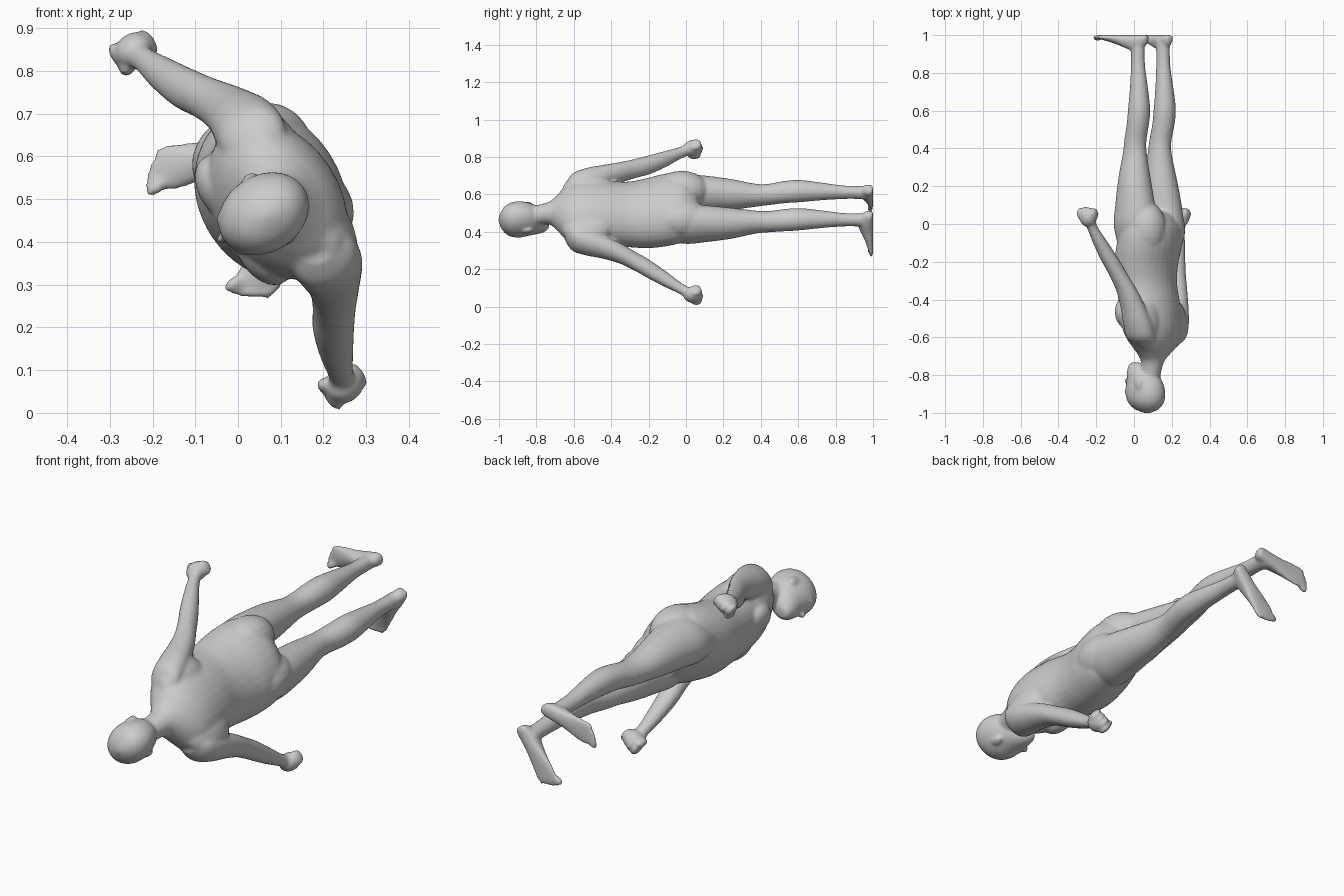
import bpy, bmesh
from math import sin, cos, pi, radians

bm = bmesh.new()
A = radians(33)          # roll of the lying figure about its long axis
YAW = radians(20)        # outward turn of the feet


def world(s, t, y):
    """Figure space (s = its right, t = its front, y = towards feet) to world."""
    return (0.08 - s * sin(A) - t * cos(A), y,
            0.522 + 0.03 * y - 0.02 * y * y + s * cos(A) - t * sin(A))


def spline(rows, n=5):
    """Catmull-Rom interpolation of section rows."""
    out = []
    for i in range(len(rows) - 1):
        p = [rows[max(i - 1, 0)], rows[i], rows[i + 1], rows[min(i + 2, len(rows) - 1)]]
        for k in range(n):
            u = k / n
            out.append([0.5 * (2 * b + (c - a) * u + (2 * a - 5 * b + 4 * c - d) * u * u
                               + (3 * b - a - 3 * c + d) * u ** 3) for a, b, c, d in zip(*p)])
    return out + [list(rows[-1])]


def skin(rings):
    vs = [[bm.verts.new(world(*p)) for p in r] for r in rings]
    n = len(vs[0])
    for a, b in zip(vs, vs[1:]):
        for i in range(n):
            bm.faces.new((a[i], a[(i + 1) % n], b[(i + 1) % n], b[i]))
    bm.faces.new(vs[0])
    bm.faces.new(vs[-1][::-1])


def loft(rows, side=1, ds=0, dt=0, n=32):
    """Rows: centre s, centre t, y, half width, half depth."""
    skin([[(side * (s + a * cos(2 * pi * i / n)) + ds, t + b * sin(2 * pi * i / n) + dt, y)
           for i in range(n)] for s, t, y, a, b in spline(rows)])


def blob(c, r, side=1, ds=0, dt=0):
    res = bmesh.ops.create_uvsphere(bm, u_segments=20, v_segments=12, radius=1)
    for v in res["verts"]:
        v.co = world(side * (c[0] + v.co.x * r[0]) + ds, c[1] + v.co.y * r[1] + dt,
                     c[2] + v.co.z * r[2])


# torso, neck
loft([(0, 0, .07, .07, .06), (0, -.008, .05, .15, .105), (0, -.014, -.02, .2, .142),
      (-.002, .0, -.11, .209, .156), (-.005, .02, -.21, .2, .154),
      (-.008, .02, -.31, .186, .148), (-.01, .003, -.43, .19, .15),
      (-.01, -.01, -.53, .20, .144), (-.01, -.022, -.60, .19, .124),
      (-.008, -.028, -.65, .15, .1), (-.005, -.026, -.69, .1, .078),
      (0, -.02, -.735, .06, .06), (0, 0, -.82, .052, .058)])

# head, jaw, brow and nose
HT = .012
loft([(0, .075, -.733, .02, .022), (0, .06, -.75, .043, .052), (0, .038, -.785, .064, .08),
      (0, .018, -.83, .079, .1), (0, .012, -.89, .09, .112), (0, .008, -.94, .084, .102),
      (0, .004, -.975, .06, .075), (0, 0, -.995, .028, .035), (0, 0, -1.002, .008, .01)], dt=HT)
blob((0, .122, -.83), (.015, .02, .018), dt=HT)
blob((0, .113, -.85), (.01, .018, .035), dt=HT)
blob((0, .108, -.787), (.026, .012, .013), dt=HT)
blob((0, .103, -.885), (.06, .017, .014), dt=HT)

for side in (1, -1):
    # ear
    blob((.086, -.002, -.85), (.01, .02, .032), side, dt=HT)
    # chest, upper back, buttock
    blob((.085, .085, -.465), (.09, .058, .09), side, -.008)
    blob((.105, -.055, -.525), (.125, .075, .14), side, -.008)
    blob((.09, -.04, -.03), (.108, .11, .15), side)

    # leg
    lt = .016 * side
    loft([(.1, .008, -.1, .08, .1), (.104, .004, .0, .099, .12), (.105, .004, .1, .094, .11),
          (.102, .01, .24, .081, .088), (.096, .012, .37, .06, .066), (.097, .008, .44, .056, .06),
          (.1, -.01, .53, .06, .059), (.1, -.018, .61, .06, .058), (.099, -.016, .72, .048, .048),
          (.098, -.01, .83, .036, .039), (.098, -.008, .91, .034, .037),
          (.098, -.004, .97, .034, .042)], side, dt=lt)
    blob((.097, .04, .42), (.036, .026, .05), side, dt=lt)

    # foot: rows of distance from heel, half width, height
    rings = []
    for d, w, h in spline([(-.012, .015, .035), (.004, .03, .06), (.05, .036, .085),
                           (.1, .038, .075), (.16, .046, .05), (.215, .053, .032),
                           (.255, .048, .022)], 4):
        ring = []
        for i in range(20):
            u = 2 * pi * i / 20
            a, q = w * cos(u), sin(u)
            y = 1.001 - h * (0.25 + 0.75 * q) if q > 0 else 1.001 - h * 0.25 * (1 + q)
            ring.append((side * (.087 + d * sin(YAW) + a * cos(YAW)),
                         -.052 + lt + d * cos(YAW) - a * sin(YAW), y))
        rings.append(ring)
    skin(rings)
    # toes
    for k in range(5):
        a = -.038 + .0195 * k
        d = .27 - .0024 * k * k
        r = .015 if k == 0 else .011
        blob((.087 + d * sin(YAW) + a * cos(YAW), -.052 + d * cos(YAW) - a * sin(YAW), 1.0 - r),
             (r, .03, r), side, dt=lt)

    # arm
    ds, dt = -.014, -.007 * (1 + side)
    loft([(.13, -.03, -.645, .04, .045), (.16, -.03, -.605, .066, .078),
          (.188, -.028, -.53, .07, .08), (.22, -.018, -.44, .061, .068),
          (.254, .0, -.35, .055, .057), (.292, .026, -.27, .053, .049),
          (.332, .054, -.19, .053, .047), (.384, .08, -.1, .044, .039),
          (.427, .097, -.03, .034, .03), (.452, .106, .01, .034, .031)], side, ds, dt)
    # fist
    blob((.462, .108, .035), (.042, .048, .05), side, ds, dt)
    for k in range(4):
        blob((.472 - .004 * k, .147 - .0255 * k, .06 - .004 * abs(k - 1)),
             (.034, .016, .033), side, ds, dt)
    blob((.437, .147, .045), (.018, .018, .036), side, ds, dt)

bmesh.ops.recalc_face_normals(bm, faces=bm.faces[:])
mesh = bpy.data.meshes.new("body")
bm.to_mesh(mesh)
bm.free()
body = bpy.data.objects.new("body", mesh)
bpy.context.collection.objects.link(body)

# fuse the parts into one smooth skin
fuse = body.modifiers.new("fuse", 'REMESH')
fuse.mode = 'VOXEL'
fuse.voxel_size = 0.007
fuse.use_smooth_shade = True
soft = body.modifiers.new("soften", 'SMOOTH')
soft.factor = 0.5
soft.iterations = 10
